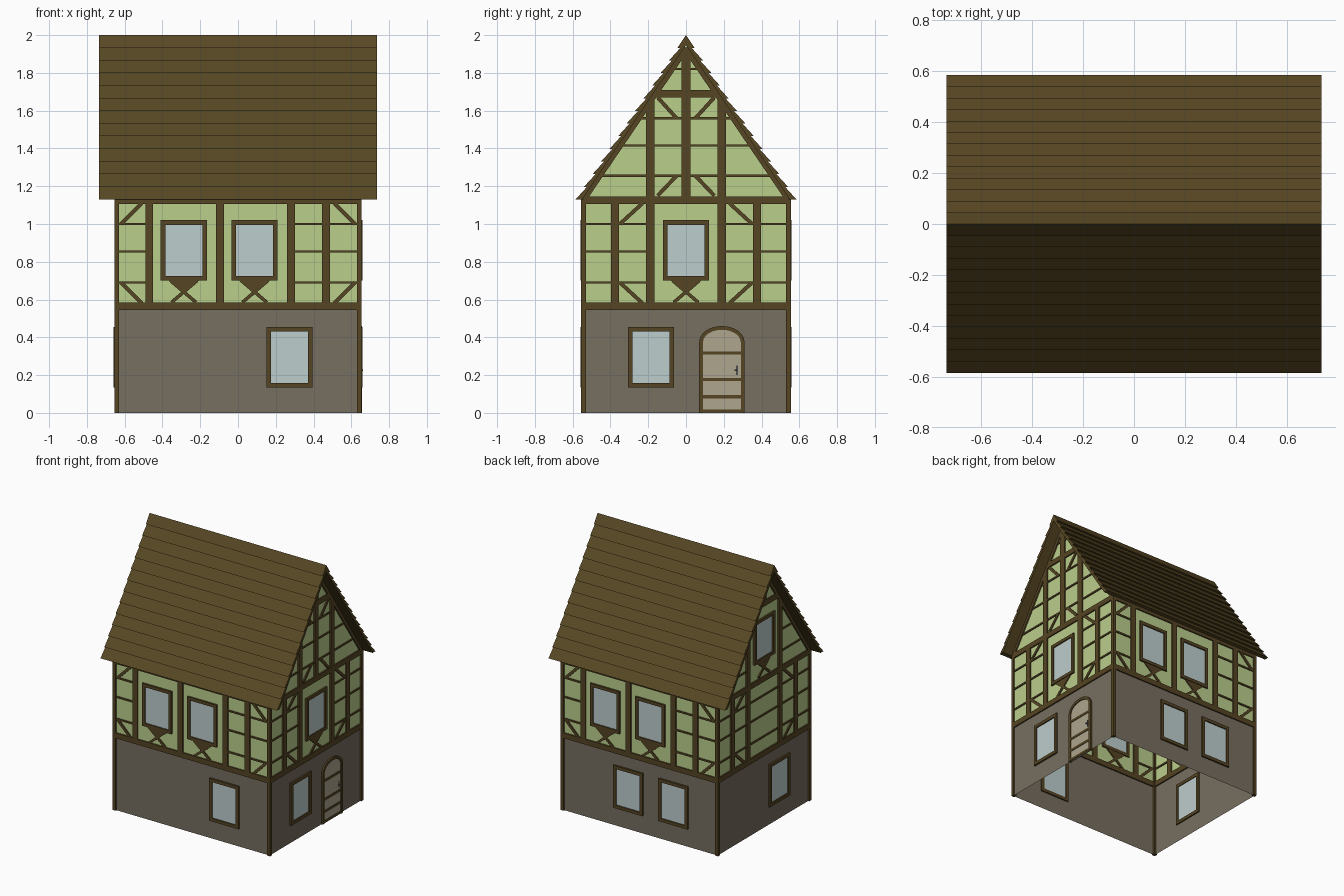
import bpy, bmesh, math
from mathutils import Matrix, Vector

if "Cube" in bpy.data.objects:
    bpy.data.objects.remove(bpy.data.objects["Cube"])

HX, HY = 0.645, 0.545          # wall planes
APEX, SLOPE = 1.948, 1.487     # inner roof line


def material(name, rgb):
    m = bpy.data.materials.new(name)
    m.diffuse_color = [(c / 255) ** 2.2 for c in rgb] + [1]
    m.use_nodes = True
    m.node_tree.nodes["Principled BSDF"].inputs["Base Color"].default_value = m.diffuse_color
    return m


MATS = {
    "timber": material("timber_brown", (86, 70, 40)),
    "plaster": material("plaster_green", (186, 205, 138)),
    "stone": material("stone_grey", (118, 110, 96)),
    "glass": material("glass_pale", (188, 204, 204)),
    "roof": material("roof_brown", (88, 73, 40)),
    "door": material("door_beige", (172, 164, 140)),
    "metal": material("handle_grey", (80, 80, 80)),
}


class Part:
    """One named object made of extruded outlines in a wall's (u, z) plane."""

    def __init__(self, name, mat, matrix):
        self.name, self.mat, self.mx, self.bm = name, mat, matrix, bmesh.new()

    def sheet(self, pts, d=0.0):
        vs = [self.bm.verts.new(self.mx @ Vector((u, -d, z))) for u, z in pts]
        return self.bm.faces.new(vs)

    def prism(self, pts, d0=-0.01, d1=0.01):
        a = self.sheet(pts, d0).verts[:]
        b = self.sheet(pts, d1).verts[:]
        for i in range(len(a)):
            j = (i + 1) % len(a)
            self.bm.faces.new((a[i], a[j], b[j], b[i]))

    def rect(self, u0, u1, z0, z1, d0=-0.01, d1=0.01):
        self.prism([(u0, z0), (u1, z0), (u1, z1), (u0, z1)], d0, d1)

    def bar(self, p, q, w, d=0.008):
        p, q = Vector(p), Vector(q)
        t = (q - p).normalized() * w / 2
        n = Vector((-t.y, t.x))
        self.prism([p - n, q - n, q + n, p + n], -d, d)

    def finish(self):
        bmesh.ops.recalc_face_normals(self.bm, faces=self.bm.faces[:])
        me = bpy.data.meshes.new(self.name)
        self.bm.to_mesh(me)
        self.bm.free()
        me.materials.append(MATS[self.mat])
        bpy.context.collection.objects.link(bpy.data.objects.new(self.name, me))


RAILS = (0.69, 0.855, 1.0)


def window(frame, glass, u, z0):
    w, z1, t = 0.122, z0 + 0.32, 0.024
    frame.rect(u - w, u - w + t, z0, z1, -0.01, 0.013)
    frame.rect(u + w - t, u + w, z0, z1, -0.01, 0.013)
    frame.rect(u - w + t, u + w - t, z0, z0 + t, -0.01, 0.013)
    frame.rect(u - w + t, u + w - t, z1 - t, z1, -0.01, 0.013)
    glass.rect(u - w + t, u + w - t, z0 + t, z1 - t, -0.004, 0.004)


def sill_cross(tim, u, z):
    # crossed braces with a filled top under a window
    tim.prism([(u - 0.08, z), (u, z - 0.065), (u + 0.08, z)], -0.008, 0.008)
    for s in (-1, 1):
        tim.bar((u - s * 0.07, z), (u + s * 0.065, z - 0.115), 0.018)


def braces(tim, u_out, u_in, z_low=0.58, z_high=1.11, h=0.11):
    # corner braces at the top and bottom of a bay
    tim.bar((u_out, z_low + h), (u_in, z_low), 0.02)
    tim.bar((u_out, z_high - h), (u_in, z_high), 0.02)


def wall(side, angle, half, off):
    mx = Matrix.Rotation(math.radians(angle), 4, 'Z') @ Matrix.Translation((0, -off, 0))
    st = Part(side + "_stone_wall", "stone", mx)
    pl = Part(side + "_plaster_wall", "plaster", mx)
    tim = Part(side + "_timber_frame", "timber", mx)
    fr = Part(side + "_window_frames", "timber", mx)
    gl = Part(side + "_window_glass", "glass", mx)
    st.sheet([(-half, 0), (half, 0), (half, 0.56), (-half, 0.56)])
    tim.rect(-half, half, 0.545, 0.585)
    tim.rect(-half, half, 1.105, 1.145)
    return st, pl, tim, fr, gl


# Long walls under the eaves
for side, angle, ground in (("front", 0, (0.272,)), ("back", 180, (-0.095, 0.28))):
    parts = st, pl, tim, fr, gl = wall(side, angle, HX, HY)
    pl.sheet([(-HX, 0.56), (HX, 0.56), (HX, 1.15), (-HX, 1.15)])
    for u in (-0.47, -0.095, 0.28, 0.465):
        tim.rect(u - 0.021, u + 0.021, 0.57, 1.12)
    for z in RAILS:
        tim.bar((-HX, z), (-0.47, z), 0.012)
        tim.bar((0.28, z), (HX, z), 0.012)
    for s in (-1, 1):
        braces(tim, s * 0.62, s * 0.51)
    for u in (-0.287, 0.088):
        window(fr, gl, u, 0.70)
        sill_cross(tim, u, 0.70)
    for u in ground:
        window(fr, gl, u, 0.135)
    for p in parts:
        p.finish()


def gable_half(z):
    return (APEX - z) / SLOPE


# Gable walls
for side, angle, ground, attic in (("right", 90, -0.185, False), ("left", 270, 0.18, True)):
    parts = st, pl, tim, fr, gl = wall(side, angle, HY, HX)
    pl.sheet([(-HY, 0.56), (HY, 0.56), (HY, 1.137), (0, APEX), (-HY, 1.137)])
    for s in (-1, 1):
        tim.rect(s * 0.375 - 0.021, s * 0.375 + 0.021, 0.57, 1.12)
        tim.rect(s * 0.19 - 0.022, s * 0.19 + 0.022, 0.57, 1.66)
        tim.bar((s * 0.54, 1.137), (0, APEX - 0.015), 0.035, 0.01)
        braces(tim, s * 0.35, s * 0.23)
        for z in RAILS:
            tim.bar((s * (0 if attic else 0.19), z), (s * HY, z), 0.012)
        for z in (1.255, 1.415, 1.56):
            tim.bar((s * (0.19 if attic else 0), z), (s * gable_half(z), z), 0.012)
        if not attic:
            tim.bar((s * 0.05, 1.56), (s * 0.15, 1.67), 0.02)
            tim.bar((s * 0.05, 1.255), (s * 0.15, 1.15), 0.02)
    tim.rect(-0.17, 0.17, 1.67, 1.71)
    tim.bar((-gable_half(1.82), 1.82), (gable_half(1.82), 1.82), 0.012)
    tim.rect(-0.023, 0.023, 1.69 if attic else 1.13, 1.92)
    zw = 1.27 if attic else 0.70
    window(fr, gl, 0, zw)
    sill_cross(tim, 0, zw)
    window(fr, gl, ground, 0.135)
    for p in parts:
        p.finish()

# Corner posts
posts = Part("corner_posts", "timber", Matrix())
for sx in (-1, 1):
    for y in (-0.5425, 0.5425):
        x0, x1 = sorted((sx * 0.63, sx * 0.655))
        posts.rect(x0, x1, 0, 1.13, y - 0.0125, y + 0.0125)
posts.finish()

# Arched door in the right gable
mx = Matrix.Rotation(math.radians(90), 4, 'Z') @ Matrix.Translation((0, -HX, 0))


def arch(w, z_top):
    top = [(0.19 + w * math.cos(a), 0.375 + (z_top - 0.375) * math.sin(a))
           for a in [math.pi * i / 12 for i in range(13)]]
    return [(0.19 + w, 0)] + top + [(0.19 - w, 0)]


leaf = Part("door_leaf", "door", mx)
leaf.prism(arch(0.1, 0.44), -0.005, 0.005)
leaf.finish()
df = Part("door_frame", "timber", mx)
outer, inner = arch(0.12, 0.46), arch(0.1, 0.44)
for i in range(len(outer) - 1):
    df.prism([outer[i], outer[i + 1], inner[i + 1], inner[i]], -0.01, 0.012)
for z in (0.01, 0.085, 0.177, 0.317):
    df.bar((0.09, z), (0.29, z), 0.018, 0.009)
df.finish()
handle = Part("door_handle", "metal", mx)
handle.rect(0.264, 0.274, 0.20, 0.25, 0, 0.008)
handle.rect(0.258, 0.27, 0.222, 0.23, 0.008, 0.016)
handle.finish()

# Roof: saw-toothed shingle courses extruded along x
N = 13
edge = []
for i in range(1, N + 1):
    y, z = 0.585 * i / N, 2.0 - 0.87 * i / N
    edge += [(y, z), (y - 0.016, z)] if i < N else [(y, z), (y - 0.035, z)]
roof = Part("shingle_roof", "roof", Matrix.Rotation(math.radians(90), 4, 'Z'))
roof.prism([(0, 2.0)] + edge + [(0, APEX)] + [(-y, z) for y, z in reversed(edge)], -0.735, 0.735)
roof.finish()
